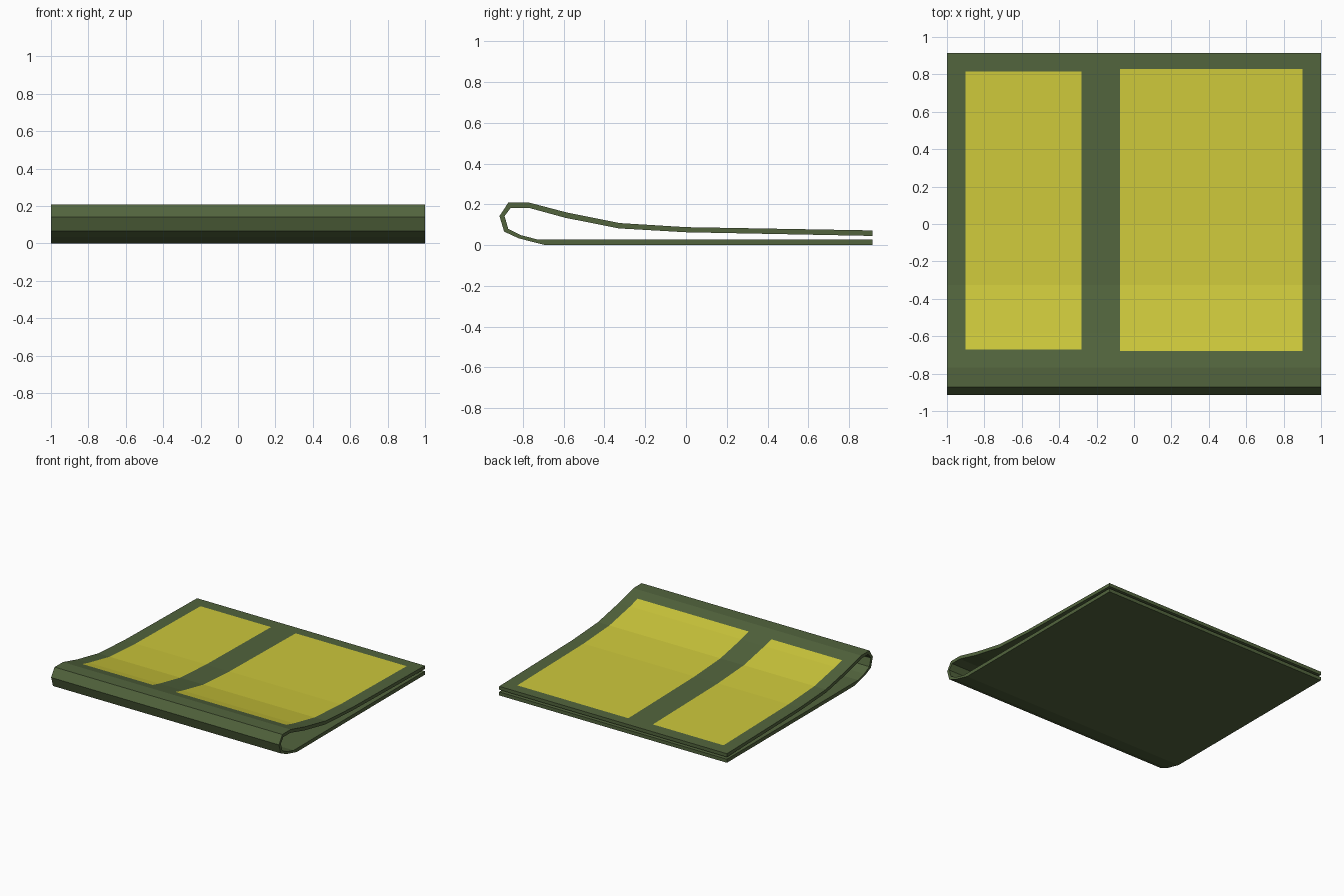
import bpy
import bmesh
from mathutils import Vector

if "Cube" in bpy.data.objects:
    bpy.data.objects.remove(bpy.data.objects["Cube"])


def material(name, srgb):
    lin = [((c / 255 + 0.055) / 1.055) ** 2.4 for c in srgb]
    m = bpy.data.materials.new(name)
    m.diffuse_color = (*lin, 1)
    m.use_nodes = True
    m.node_tree.nodes["Principled BSDF"].inputs["Base Color"].default_value = m.diffuse_color
    return m


# Side profile (y, z) of the folded sheet: outer skin, and matching inner skin
outer = [(0.915, 0.0), (-0.69, 0.0), (-0.82, 0.033), (-0.892, 0.066),
         (-0.915, 0.142), (-0.872, 0.208), (-0.768, 0.208), (-0.585, 0.16),
         (-0.325, 0.108), (0.0, 0.088), (0.915, 0.072)]
inner = [(0.915, 0.028), (-0.73, 0.028), (-0.808, 0.048), (-0.872, 0.08),
         (-0.89, 0.142), (-0.86, 0.183), (-0.772, 0.183), (-0.592, 0.134),
         (-0.33, 0.082), (0.0, 0.063), (0.915, 0.045)]

# Painted panels on the top: x range, y range
panels = [(-0.90, -0.28, -0.67, 0.815), (-0.075, 0.90, -0.68, 0.83)]

bm = bmesh.new()


def ring(x):
    return [[bm.verts.new((x, y, z)) for y, z in pts] for pts in (outer, inner)]


(lo, li), (ro, ri) = ring(-1), ring(1)
n = len(outer)
for i in range(n - 1):
    j = i + 1
    for quad in ((lo[i], ro[i], ro[j], lo[j]), (li[i], li[j], ri[j], ri[i]),
                 (lo[i], lo[j], li[j], li[i]), (ro[i], ri[i], ri[j], ro[j])):
        bm.faces.new(quad)
for i in (0, n - 1):
    bm.faces.new((lo[i], li[i], ri[i], ro[i]))


# Cut the outer top along the panel borders
def top_faces():
    bm.normal_update()
    return [f for f in bm.faces if f.normal.z > 0.5
            and f.calc_center_median().z > 0.06 and f.calc_center_median().y > -0.78]


bmesh.ops.recalc_face_normals(bm, faces=bm.faces[:])
for x0, x1, y0, y1 in panels:
    for co, no in (((x0, 0, 0), (1, 0, 0)), ((x1, 0, 0), (1, 0, 0)),
                   ((0, y0, 0), (0, 1, 0)), ((0, y1, 0), (0, 1, 0))):
        faces = top_faces()
        geom = set(faces)
        for f in faces:
            geom.update(f.edges)
            geom.update(f.verts)
        bmesh.ops.bisect_plane(bm, geom=list(geom), dist=1e-5,
                               plane_co=Vector(co), plane_no=Vector(no))

# Colour the faces that lie within a panel
for f in top_faces():
    c = f.calc_center_bounds()
    if any(x0 < c.x < x1 and y0 < c.y < y1 for x0, x1, y0, y1 in panels):
        f.material_index = 1

me = bpy.data.meshes.new("folded_sheet")
bm.to_mesh(me)
bm.free()
me.materials.append(material("olive green", (82, 100, 61)))
me.materials.append(material("mustard yellow", (205, 200, 59)))
ob = bpy.data.objects.new("folded_sheet", me)
bpy.context.collection.objects.link(ob)
